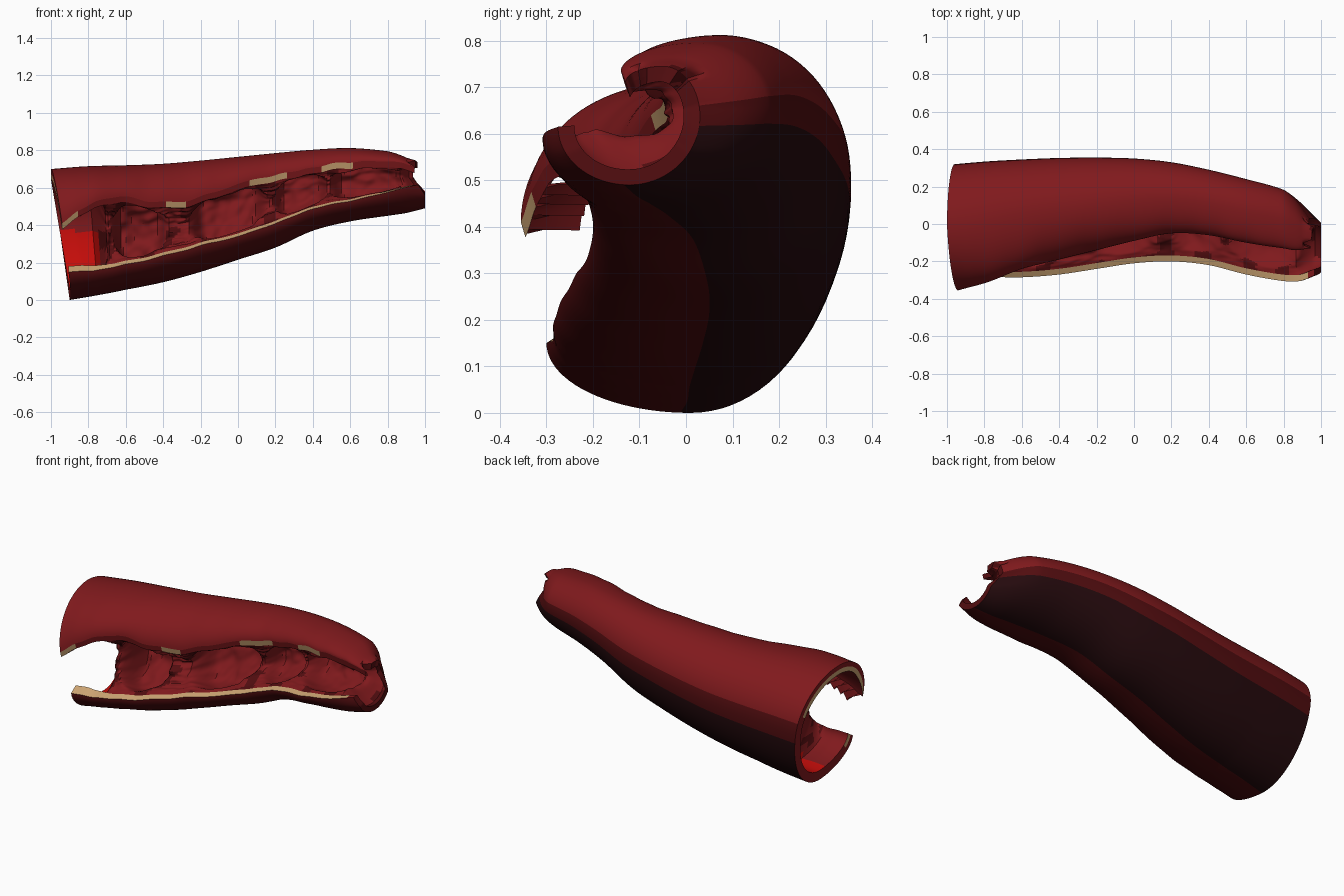
import bpy, math, random
from mathutils import Vector, noise

if "Cube" in bpy.data.objects:
    bpy.data.objects.remove(bpy.data.objects["Cube"])

random.seed(4)

# Stations: x, top z, bottom z, back y, lower lip y, z, upper lip y, z
ST = [
    (-1.0, .700, .000, .320, -.300, .150, -.355, .41),
    (-.8, .715, .025, .335, -.285, .160, -.310, .52),
    (-.6, .720, .055, .345, -.285, .190, -.240, .55),
    (-.4, .728, .095, .353, -.270, .235, -.190, .52),
    (-.2, .745, .150, .355, -.240, .290, -.140, .55),
    (0.0, .765, .215, .350, -.210, .340, -.090, .62),
    (0.2, .785, .280, .330, -.200, .410, -.050, .67),
    (0.4, .803, .370, .290, -.220, .485, -.060, .705),
    (0.6, .812, .420, .240, -.270, .530, -.100, .74),
    (0.8, .795, .450, .183, -.305, .575, -.130, .74),
    (0.9, .775, .465, .125, -.305, .600, -.140, .735),
    (1.0, .745, .490, .030, -.275, .615, -.130, .71),
]
NX, Q = 130, 22          # rings, segments per quarter
NJ = Q * 4
# Pouches in the lining: centre x, half length, remaining lift towards the opening
POUCH = [(-.53, .17, .55), (-.05, .23, .48), (.34, .16, .55), (.71, .25, .45)]


def mat(name, col):
    m = bpy.data.materials.new(name)
    m.diffuse_color = (*col, 1)
    m.use_nodes = True
    m.node_tree.nodes["Principled BSDF"].inputs["Base Color"].default_value = m.diffuse_color
    return m


RED = mat("muscle_red", (.215, .010, .012))
DARK = mat("dark_red", (.085, .004, .005))
BLACK = mat("near_black_red", (.018, .003, .004))
TAN = mat("cut_tan", (.60, .37, .17))
BRIGHT = mat("bright_red", (.56, .004, .003))


def station(x):
    k = max(i for i in range(len(ST) - 1) if ST[i][0] <= x + 1e-6 or i == 0)
    a, b = ST[k], ST[k + 1]
    p, n = ST[max(k - 1, 0)], ST[min(k + 2, len(ST) - 1)]
    h = b[0] - a[0]
    t = (x - a[0]) / h
    out = []
    for c in range(1, 8):
        ma = (b[c] - p[c]) / (b[0] - p[0]) * h
        mb = (n[c] - a[c]) / (n[0] - a[0]) * h
        out.append((2*t**3 - 3*t*t + 1)*a[c] + (t**3 - 2*t*t + t)*ma
                   + (3*t*t - 2*t**3)*b[c] + (t**3 - t*t)*mb)
    return out


def section(x):
    """Open C from the lower lip under the bottom, round the back and over to the upper lip."""
    top, bot, back, ly, lz, uy, uz = station(x)
    wob = .014 * noise.noise(Vector((x * 9, 3, 0)))
    uz += wob
    lz += wob * .4
    cb, ct, kz = (back + ly) / 2, (back + uy) / 2, bot + .58 * (top - bot)
    pts = []
    for j in range(NJ + 1):
        q = min(j // Q, 3)
        a = (j - q * Q) / Q * math.pi / 2
        s, c = math.sin(a), math.cos(a)
        y, z = [(cb + (ly - cb) * c, lz + (bot - lz) * s),
                (cb + (back - cb) * s, kz + (bot - kz) * c),
                (ct + (back - ct) * c, kz + (top - kz) * s),
                (ct + (uy - ct) * s, uz + (top - uz) * c)][q]
        # slanted left end, set-back upper half at the right end
        left = max(0, (-.6 - x) / .4)
        right = max(0, (x - .8) / .2)
        xx = x + left * (.1 * (.7 - z) / .7 + max(0, -y) * .05)
        xx -= right * .065 * min(1, max(0, (z - .56) / .1))
        pts.append(Vector((xx, y, z)))
    return pts


def lift(x, t):
    """How far the lining is raised from the wall towards the opening."""
    ends = min(1, max(0, (x + .80) / .08)) * min(1, max(0, (.97 - x) / .09))
    f = .88
    for cx, r, low in POUCH:
        d = math.hypot((x - cx) / r, (t - .5) / .45)
        e = min(1, max(0, (d - .6) / .36))
        f = min(f, low + (.88 - low) * e * e * (3 - 2 * e))
    f += .09 * noise.noise(Vector((x * 8, t * 6, 1))) + .05 * noise.noise(Vector((x * 20, t * 15, 5)))
    return max(0, min(.96, f)) * ends


def grid(name, rows, mats, flip=False, rule=None, angle=40):
    n = len(rows[0])
    faces = []
    for i in range(len(rows) - 1):
        for j in range(n - 1):
            f = (i*n + j, (i+1)*n + j, (i+1)*n + j + 1, i*n + j + 1)
            faces.append(f[::-1] if flip else f)
    me = bpy.data.meshes.new(name)
    me.from_pydata([tuple(v) for r in rows for v in r], [], faces)
    for m in mats:
        me.materials.append(m)
    if rule:
        for p in me.polygons:
            p.material_index = rule(p.center, p.index % (n - 1))
    ob = bpy.data.objects.new(name, me)
    bpy.context.collection.objects.link(ob)
    bpy.context.view_layer.objects.active = ob
    ob.select_set(True)
    bpy.ops.object.shade_smooth_by_angle(angle=math.radians(angle))
    ob.select_set(False)
    return ob


# Wall, offset inner wall and folded lining
xs = [-1 + 2 * i / NX for i in range(NX + 1)]
outer = [section(x) for x in xs]
inner, lining = [], []
for x, row in zip(xs, outer):
    mid = sum(row, Vector()) / len(row)
    wall = .035 + .02 * min(1, max(0, (-.7 - x) / .2))
    inn = []
    for j, p in enumerate(row):
        d = mid - p
        d.x = 0
        w = max(0, (j - NJ + 8) / 8)             # upper lip is cut facing forwards
        d = d.normalized().lerp(Vector((0, .3, -1)).normalized(), w)
        inn.append(p + d.normalized() * (wall + w * (.034 - wall)))
    inner.append(inn)
# ragged upper half of the right end
tear = [random.uniform(-.045, .03) for _ in range(NJ // 4 + 2)]
for k, amt in ((-1, 1), (-2, .75), (-3, .4)):
    for j in range(int(NJ * .64), NJ + 1):
        u = j / 4
        r = tear[int(u)] * (1 - u % 1) + tear[int(u) + 1] * (u % 1)
        outer[k][j].x += r * amt
        inner[k][j].x += r * amt
for x, inn in zip(xs, inner):
    lin = []
    for j, p in enumerate(inn):
        t = j / NJ
        chord = inn[0].lerp(inn[-1], t) + Vector((0, .05 * math.sin(math.pi * t), 0))
        lin.append(p.lerp(chord, lift(x, t)))
    lining.append(lin)


def outer_colour(c, j):
    """Red above, near black beneath, dark red bands between and at the right end."""
    if j > 2.1 * Q:
        return 1 if c.x > .945 else 0
    return 2 if .95 * Q < j < 1.9 * Q else 1


def lining_colour(c, j):
    if c.x < -.74:
        return 1 if c.z < .37 and j > .85 * Q else 0
    gap = min(math.hypot((c.x - p[0]) / p[1], (j / NJ - .5) / .45) for p in POUCH)
    return 2 if gap > .9 and noise.noise(c * 9 + Vector((7, 0, 0))) > .12 else 0


grid("outer_wall", outer, [RED, DARK, BLACK], flip=True, rule=outer_colour)
grid("folded_lining", lining, [RED, BRIGHT, DARK], rule=lining_colour, angle=35)

# Cut edges along the opening
grid("lower_cut_edge", [[o[0], n[0]] for o, n in zip(outer, inner)], [TAN, RED],
     rule=lambda c, j: int(c.x > .93))
SPOTS = [(-1, -.86), (-.38, -.28), (.06, .26), (.44, .62)]
grid("upper_cut_edge", [[o[-1], n[-1]] for o, n in zip(outer, inner)], [RED, TAN], flip=True,
     rule=lambda c, j: int(any(a < c.x < b for a, b in SPOTS)))

# End rims: red outer layer, tan inner layer over the upper left
for name, k, flip in (("left_rim", 0, False), ("right_rim", -1, True)):
    mids = [a.lerp(b, .5) for a, b in zip(outer[k], inner[k])]
    skin = RED if k == 0 else DARK
    grid(name + "_outer", [outer[k], mids], [skin], flip=flip)
    grid(name + "_inner", [mids, inner[k]], [skin, TAN], flip=flip,
         rule=lambda c, j, k=k: int(k == 0 and (j > 2.2 * Q or j < .3 * Q)))

# Torn flap folded inwards from the upper lip at the left end
flap = [[inner[i][-1] + Vector((0, .055 * k, .006 * k + .008 * math.sin(i * 2.1) * k)) for k in range(3)]
        for i in range(1, 15)]
grid("torn_flap", flap, [RED], flip=True, angle=20)
